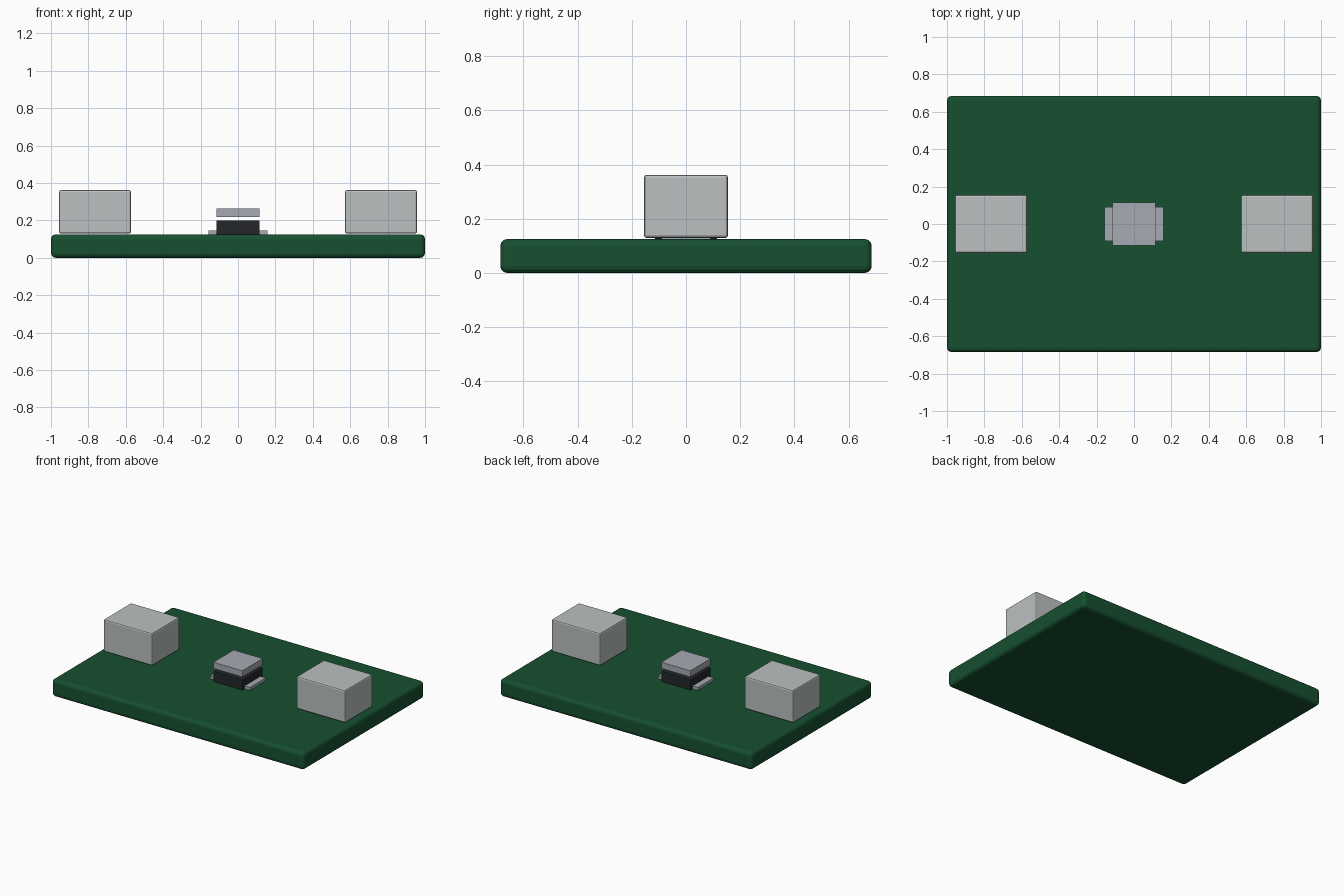
import bpy

if "Cube" in bpy.data.objects:
    bpy.data.objects.remove(bpy.data.objects["Cube"])


def material(name, color):
    m = bpy.data.materials.new(name)
    m.diffuse_color = (*color, 1)
    m.use_nodes = True
    m.node_tree.nodes["Principled BSDF"].inputs["Base Color"].default_value = m.diffuse_color
    return m


def box(name, lo, hi, mat=None, bevel=0.0, segments=2):
    """Axis-aligned box from two corners, with optional rounded edges."""
    bpy.ops.mesh.primitive_cube_add(size=1, location=[(a + b) / 2 for a, b in zip(lo, hi)])
    ob = bpy.context.object
    ob.name = name
    ob.scale = [b - a for a, b in zip(lo, hi)]
    bpy.ops.object.transform_apply(location=False, rotation=False, scale=True)
    if mat:
        ob.data.materials.append(mat)
    if bevel:
        mod = ob.modifiers.new("Bevel", 'BEVEL')
        mod.width = bevel
        mod.segments = segments
    return ob


green = material("board_green", (0.008, 0.08, 0.03))
black = material("chip_black", (0.018, 0.019, 0.023))
metal = material("connector_metal", (0.5, 0.53, 0.53))
steel = material("heat_sink_metal", (0.38, 0.41, 0.45))

# Circuit board
box("circuit_board", (-1, -0.685, 0), (1, 0.685, 0.125), green, 0.025, 3)

# Chip with a plate hovering just above it
box("chip_body", (-0.115, -0.115, 0.124), (0.115, 0.115, 0.2), black, 0.004)
box("heat_sink_plate", (-0.115, -0.115, 0.219), (0.115, 0.115, 0.264), steel)

# Mirrored connectors and chip contacts
for side, s in (("left", -1), ("right", 1)):
    x0, x1 = sorted((s * 0.572, s * 0.957))
    box(side + "_connector", (x0, -0.155, 0.129), (x1, 0.155, 0.362), metal, 0.01)
    x0, x1 = sorted((s * 0.105, s * 0.157))
    box(side + "_contact", (x0, -0.09, 0.124), (x1, 0.09, 0.146), steel)
